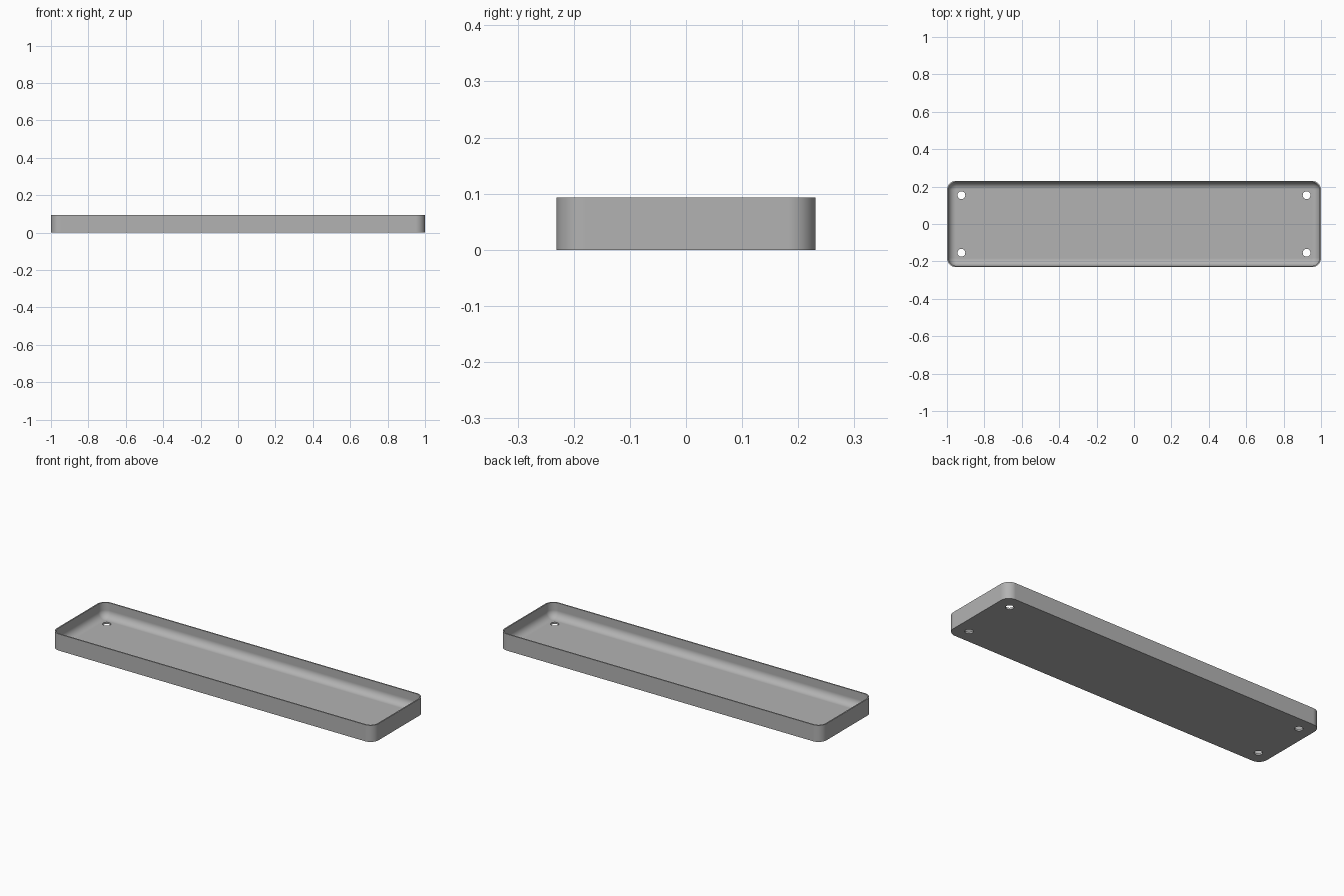
import bpy, bmesh
from math import pi, cos, sin, radians

cube = bpy.data.objects.get("Cube")
if cube:
    bpy.data.objects.remove(cube, do_unlink=True)

HALF_X, HALF_Y, HEIGHT = 1.0, 0.231, 0.093
CORNER, WALL, FLOOR, FILLET = 0.05, 0.007, 0.01, 0.04
HOLE_INSET, HOLE_RADIUS = 0.077, 0.021
STEPS = 10

grey = bpy.data.materials.new("light grey")
grey.use_nodes = True
color = (0.45, 0.45, 0.45, 1)
grey.diffuse_color = color
grey.node_tree.nodes["Principled BSDF"].inputs["Base Color"].default_value = color


def rounded_loop(bm, inset, z):
    """Rounded rectangle ring, inset from the outer outline."""
    r = CORNER - inset
    verts = []
    for i, (sx, sy) in enumerate([(1, 1), (-1, 1), (-1, -1), (1, -1)]):
        for k in range(STEPS + 1):
            a = (i + k / STEPS) * pi / 2
            verts.append(bm.verts.new((sx * (HALF_X - CORNER) + r * cos(a),
                                       sy * (HALF_Y - CORNER) + r * sin(a), z)))
    return verts


# Tray shell: outer wall, rim, inner wall, fillet, floor
profile = [(0, 0), (0, HEIGHT), (WALL, HEIGHT)]
for k in range(STEPS + 1):
    a = k / STEPS * pi / 2
    profile.append((WALL + FILLET * (1 - cos(a)), FLOOR + FILLET * (1 - sin(a))))

bm = bmesh.new()
rings = [rounded_loop(bm, d, z) for d, z in profile]
for low, high in zip(rings, rings[1:]):
    for i in range(len(low)):
        j = (i + 1) % len(low)
        bm.faces.new((low[i], low[j], high[j], high[i]))
bm.faces.new(rings[0][::-1])
bm.faces.new(rings[-1])
bmesh.ops.recalc_face_normals(bm, faces=bm.faces[:])
mesh = bpy.data.meshes.new("tray")
bm.to_mesh(mesh)
bm.free()
mesh.materials.append(grey)
tray = bpy.data.objects.new("tray", mesh)
bpy.context.collection.objects.link(tray)

# Screw holes through the four floor corners
for sx in (-1, 1):
    for sy in (-1, 1):
        bpy.ops.mesh.primitive_cylinder_add(
            vertices=32, radius=HOLE_RADIUS, depth=0.06,
            location=(sx * (HALF_X - HOLE_INSET), sy * (HALF_Y - HOLE_INSET), 0))
        cutter = bpy.context.object
        cutter.name = "hole_cutter"
        cutter.hide_render = True
        cutter.data.materials.append(grey)
        cut = tray.modifiers.new("hole", 'BOOLEAN')
        cut.operation = 'DIFFERENCE'
        cut.solver = 'EXACT'
        cut.object = cutter
        bpy.ops.object.select_all(action='DESELECT')
        tray.select_set(True)
        bpy.context.view_layer.objects.active = tray
        bpy.ops.object.modifier_apply(modifier=cut.name)
        bpy.data.objects.remove(cutter, do_unlink=True)

# Smooth curves with flat floor and walls
bpy.ops.object.shade_smooth_by_angle(angle=radians(35))
weighted = tray.modifiers.new("weighted normals", 'WEIGHTED_NORMAL')
weighted.keep_sharp = True
